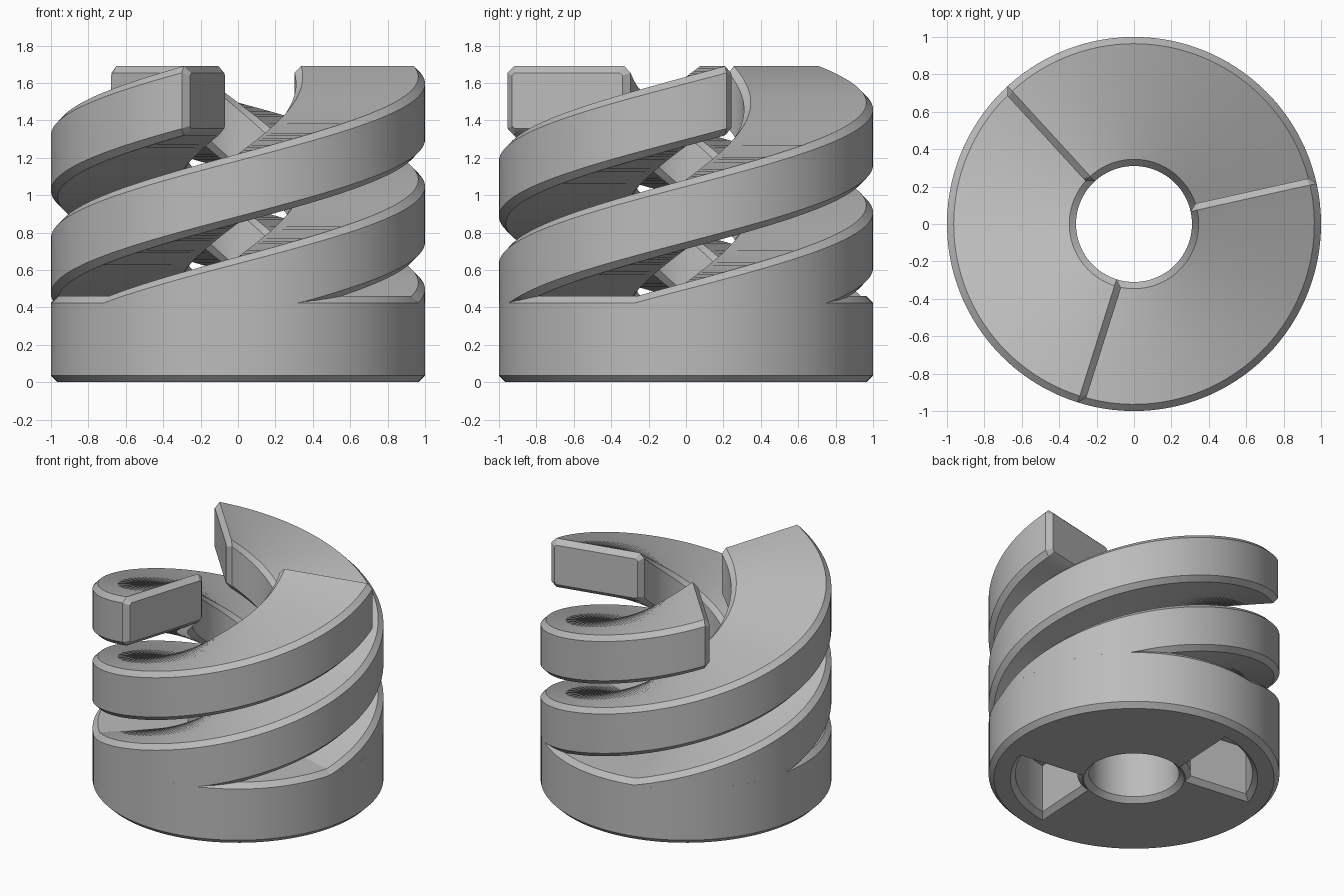
import bpy, bmesh, math
from math import sin, cos, radians, asin

cube = bpy.data.objects.get("Cube")
if cube:
    bpy.data.objects.remove(cube, do_unlink=True)

RO, RI, C = 1.0, 0.31, 0.036      # outer radius, bore radius, chamfer
FLOOR, TOP = 0.46, 1.69           # base height, full height
PITCH, THICK = 1.65, 0.37         # rise per turn, ramp thickness
END = 12.5                        # angle of the first ramp's end

grey = bpy.data.materials.new("plain grey")
grey.use_nodes = True
colour = (0.5, 0.5, 0.5, 1)
grey.diffuse_color = colour
grey.node_tree.nodes["Principled BSDF"].inputs["Base Color"].default_value = colour


def loft(name, rings, closed=False):
    """Skin rings of points; either join last to first or cap both ends."""
    bm = bmesh.new()
    loops = [[bm.verts.new(p) for p in ring] for ring in rings]
    pairs = list(zip(loops, loops[1:]))
    if closed:
        pairs.append((loops[-1], loops[0]))
    else:
        bm.faces.new(loops[0])
        bm.faces.new(loops[-1])
    for a, b in pairs:
        for i in range(len(a)):
            j = (i + 1) % len(a)
            bm.faces.new((a[i], a[j], b[j], b[i]))
    bmesh.ops.recalc_face_normals(bm, faces=bm.faces)
    mesh = bpy.data.meshes.new(name)
    bm.to_mesh(mesh)
    bm.free()
    mesh.materials.append(grey)
    ob = bpy.data.objects.new(name, mesh)
    bpy.context.collection.objects.link(ob)
    return ob


def section(ri, ro, top, bottom, c):
    """Chamfered rectangle as radius and height pairs."""
    return [(ri + c, top), (ro - c, top), (ro, top - c), (ro, bottom + c),
            (ro - c, bottom), (ri + c, bottom), (ri, bottom + c), (ri, top - c)]


def place(profile, angle, shift=0.0):
    """Stand a profile upright at an angle, pushed along the tangent."""
    s, k = sin(angle), cos(angle)
    return [(r * k - shift * s, r * s + shift * k, z) for r, z in profile]


def make_active(ob):
    bpy.ops.object.select_all(action="DESELECT")
    ob.select_set(True)
    bpy.context.view_layer.objects.active = ob


def smooth(ob):
    make_active(ob)
    bpy.ops.object.shade_smooth_by_angle(angle=radians(25))


# Base ring
steps = 120
profile = section(RI, RO, FLOOR, 0, C)
base = loft("base_ring", [place(profile, math.tau * i / steps) for i in range(steps)], True)


# Two wedge sockets cut into the underside
def wedge(grow, z, axis):
    slope = radians(43)
    apex = 0.28 - grow * 1.45
    points = []
    for r, n, way in ((0.39 - grow, 6, 1), (0.815 + grow, 16, -1)):
        half = slope - asin(apex * sin(slope) / r)
        for i in range(n + 1):
            a = axis + way * half * (2 * i / n - 1)
            points.append((r * cos(a), r * sin(a), z))
    return points


levels = ((C, -0.1), (C, 0.001), (0, C), (0, 0.4))
for side in (0, 180):
    cutter = loft("socket_cutter", [wedge(g, z, radians(130 + side)) for g, z in levels])
    cutter.hide_render = True
    mod = base.modifiers.new("socket", "BOOLEAN")
    mod.operation = "DIFFERENCE"
    mod.solver = "EXACT"
    mod.object = cutter
    make_active(base)
    bpy.ops.object.modifier_apply(modifier=mod.name)
    bpy.data.objects.remove(cutter, do_unlink=True)
smooth(base)

# Three interleaved spiral ramps growing out of the base
turn = math.tau * (TOP - FLOOR) / PITCH
count = 96
for n in range(3):
    end = radians(END + 120 * n)
    rings = []
    for i in range(count + 1):
        t = i / count
        z = FLOOR + (TOP - FLOOR) * t
        ring = [(r, max(h, FLOOR - C)) for r, h in section(RI, RO, z, z - THICK, C)]
        rings.append(place(ring, end - turn * (1 - t)))
    # Chamfered end face
    tip = section(RI + C, RO - C, TOP - C, TOP - THICK + C, C * 0.4)
    rings.append(place(tip, end, C))
    smooth(loft("spiral_ramp_%d" % (n + 1), rings))
